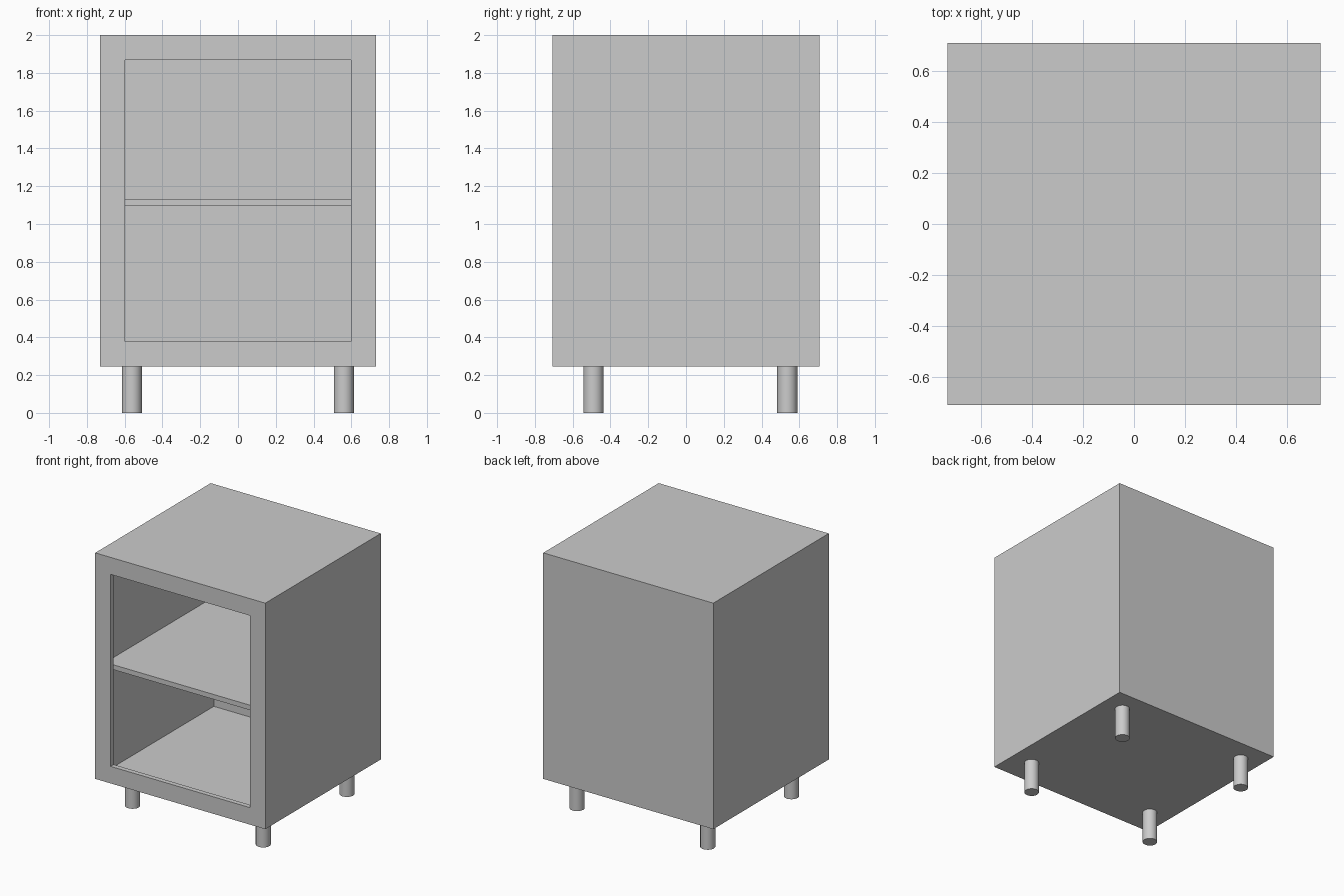
import bpy
import bmesh
from mathutils import Matrix, Vector

if "Cube" in bpy.data.objects:
    bpy.data.objects.remove(bpy.data.objects["Cube"])

W, D = 1.46, 1.416                  # body width and depth
Z0, Z1 = 0.246, 2.0                 # body bottom and top
PANEL, BACK = 0.038, 0.016          # side panel and back panel thickness
RAIL = 0.132                        # face frame width


def box(bm, x0, x1, y0, y1, z0, z1):
    size = Vector((x1 - x0, y1 - y0, z1 - z0))
    mid = Vector((x0 + x1, y0 + y1, z0 + z1)) / 2
    bmesh.ops.create_cube(bm, size=1,
                          matrix=Matrix.Translation(mid) @ Matrix.Diagonal((*size, 1)))


def finish(bm, name):
    mesh = bpy.data.meshes.new(name)
    bm.to_mesh(mesh)
    bm.free()
    obj = bpy.data.objects.new(name, mesh)
    bpy.context.collection.objects.link(obj)
    return obj


# Cabinet body: thin panels behind a wider face frame, made by stepping
# the front face inward as (margin from outside, y) rings
bm = bmesh.new()
box(bm, -W / 2, W / 2, -D / 2, D / 2, Z0, Z1)
front = min(bm.faces, key=lambda f: f.calc_center_median().y)
zmid, zhalf = (Z0 + Z1) / 2, (Z1 - Z0) / 2
for margin, y in ((RAIL, -D / 2), (RAIL, -D / 2 + PANEL),
                  (PANEL, -D / 2 + PANEL), (PANEL, D / 2 - BACK)):
    front = bmesh.ops.extrude_discrete_faces(bm, faces=[front])["faces"][0]
    for v in front.verts:
        sx = 1 if v.co.x > 0 else -1
        sz = 1 if v.co.z > zmid else -1
        v.co = (sx * (W / 2 - margin), y, zmid + sz * (zhalf - margin))
bmesh.ops.recalc_face_normals(bm, faces=bm.faces)
finish(bm, "cabinet_body")

# Shelf set back behind the face frame, spanning wall to wall
bm = bmesh.new()
box(bm, -W / 2 + PANEL, W / 2 - PANEL, -D / 2 + 0.07, D / 2 - BACK, 1.095, 1.133)
finish(bm, "shelf")

# Round legs
for side, x in (("left", -0.562), ("right", 0.56)):
    for end, y in (("front", -0.49), ("back", 0.536)):
        bpy.ops.mesh.primitive_cylinder_add(vertices=32, radius=0.053, depth=Z0,
                                            location=(x, y, Z0 / 2))
        bpy.context.object.name = f"{end}_{side}_leg"
        bpy.ops.object.shade_smooth_by_angle()
